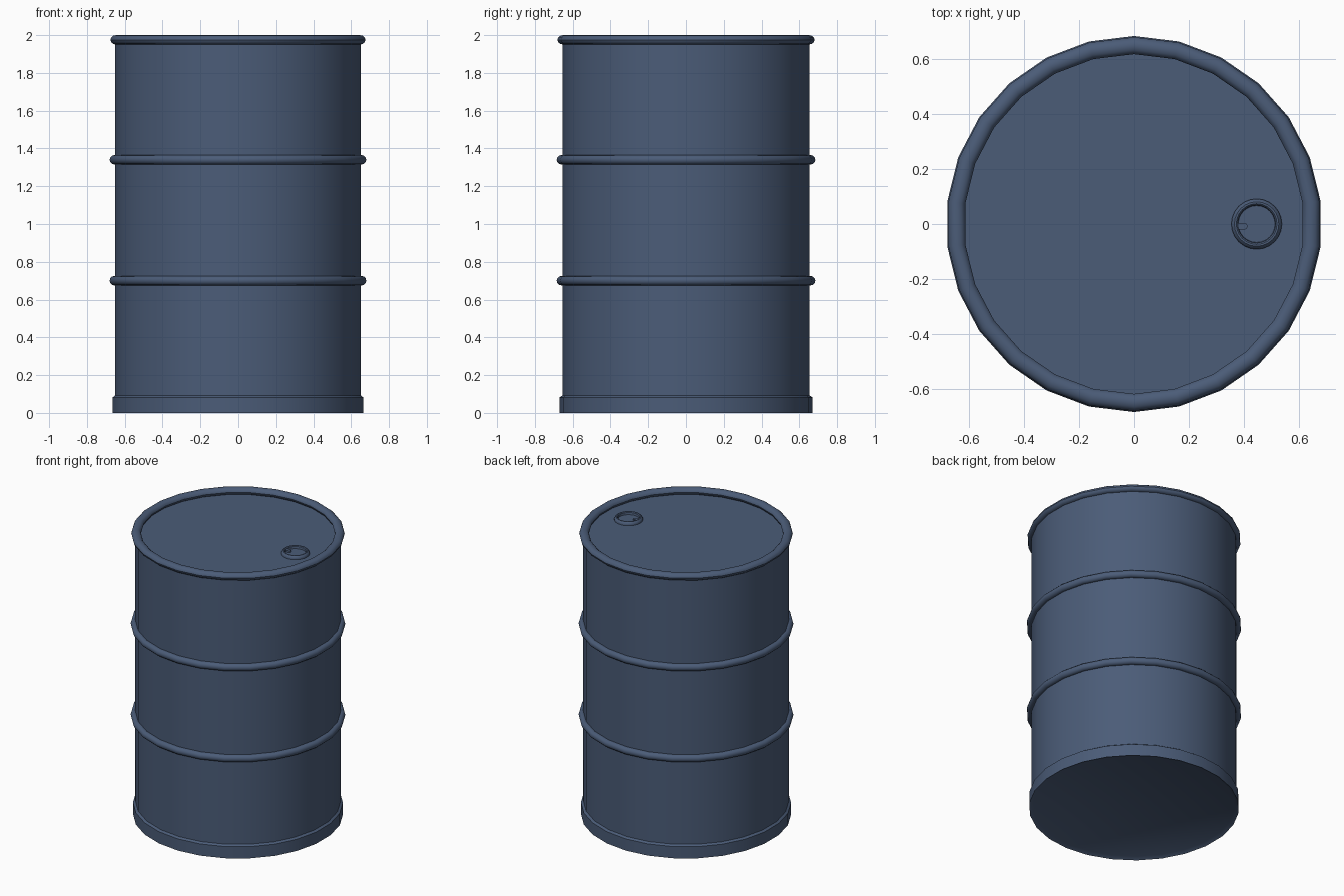
import bpy
import bmesh
from math import cos, sin, pi, radians

cube = bpy.data.objects.get("Cube")
if cube:
    bpy.data.objects.remove(cube, do_unlink=True)

SIDES = 26
LID_Z = 1.952

# Painted steel
steel = bpy.data.materials.new("blue_grey_steel")
steel.use_nodes = True
colour = (0.07, 0.107, 0.187, 1)
steel.diffuse_color = colour
steel.node_tree.nodes["Principled BSDF"].inputs["Base Color"].default_value = colour


def finish(name, bm, angle=35):
    bmesh.ops.recalc_face_normals(bm, faces=bm.faces)
    mesh = bpy.data.meshes.new(name)
    bm.to_mesh(mesh)
    bm.free()
    mesh.materials.append(steel)
    obj = bpy.data.objects.new(name, mesh)
    bpy.context.collection.objects.link(obj)
    bpy.ops.object.select_all(action="DESELECT")
    obj.select_set(True)
    bpy.context.view_layer.objects.active = obj
    bpy.ops.object.shade_smooth_by_angle(angle=radians(angle))
    return obj


def lathe(name, profile, sides=SIDES, closed=False, centre=(0, 0, 0)):
    """Spin (radius, height) points round z; radius 0 becomes a pole."""
    bm = bmesh.new()
    cx, cy, cz = centre
    rings = []
    for r, z in profile:
        if r == 0:
            rings.append([bm.verts.new((cx, cy, cz + z))] * sides)
        else:
            angles = [pi / 2 + 2 * pi * i / sides for i in range(sides)]
            rings.append([bm.verts.new((cx + r * cos(a), cy + r * sin(a), cz + z))
                          for a in angles])
    pairs = list(zip(rings, rings[1:]))
    if closed:
        pairs.append((rings[-1], rings[0]))
    for low, high in pairs:
        for i in range(sides):
            j = (i + 1) % sides
            corners = dict.fromkeys((low[i], low[j], high[j], high[i]))
            bm.faces.new(list(corners))
    return finish(name, bm)


def hoop(name, radius, z, half_width, half_height, steps=12):
    """Rounded ring around the drum."""
    section = [(radius + half_width * cos(2 * pi * k / steps),
                z + half_height * sin(2 * pi * k / steps)) for k in range(steps)]
    return lathe(name, section, closed=True)


# Drum wall and recessed lid
lathe("drum_body", [(0.655, 0.05), (0.655, LID_Z), (0, LID_Z)])

# Base band with a shallow hollow underneath
lathe("base_band", [(0, 0.015), (0.645, 0.015), (0.67, 0),
                    (0.67, 0.082), (0.654, 0.093)])

# Rolled rim and the two stiffening hoops
hoop("top_rim", 0.65, 1.975, 0.031, 0.025)
hoop("upper_hoop", 0.66, 1.34, 0.025, 0.025)
hoop("lower_hoop", 0.66, 0.70, 0.025, 0.025)

# Filler cap: raised ring with a sunken centre
lathe("filler_cap", [(0.092, 0), (0.092, 0.008), (0.088, 0.017), (0.081, 0.023),
                     (0.074, 0.023), (0.069, 0.018), (0.067, 0.004), (0, 0.004)],
      sides=24, centre=(0.447, 0, LID_Z))

# Small rounded pull tab inside the cap
bm = bmesh.new()
outline = [(0.375, -0.02)]
outline += [(0.402 + 0.012 * cos(a), -0.008 + 0.012 * sin(a))
            for a in (-pi / 2 + pi * k / 8 for k in range(9))]
outline += [(0.375, 0.004)]
face = bm.faces.new([bm.verts.new((x, y, LID_Z)) for x, y in outline])
raised = bmesh.ops.extrude_face_region(bm, geom=[face])["geom"]
bmesh.ops.translate(bm, vec=(0, 0, 0.016),
                    verts=[v for v in raised if isinstance(v, bmesh.types.BMVert)])
finish("filler_tab", bm)
